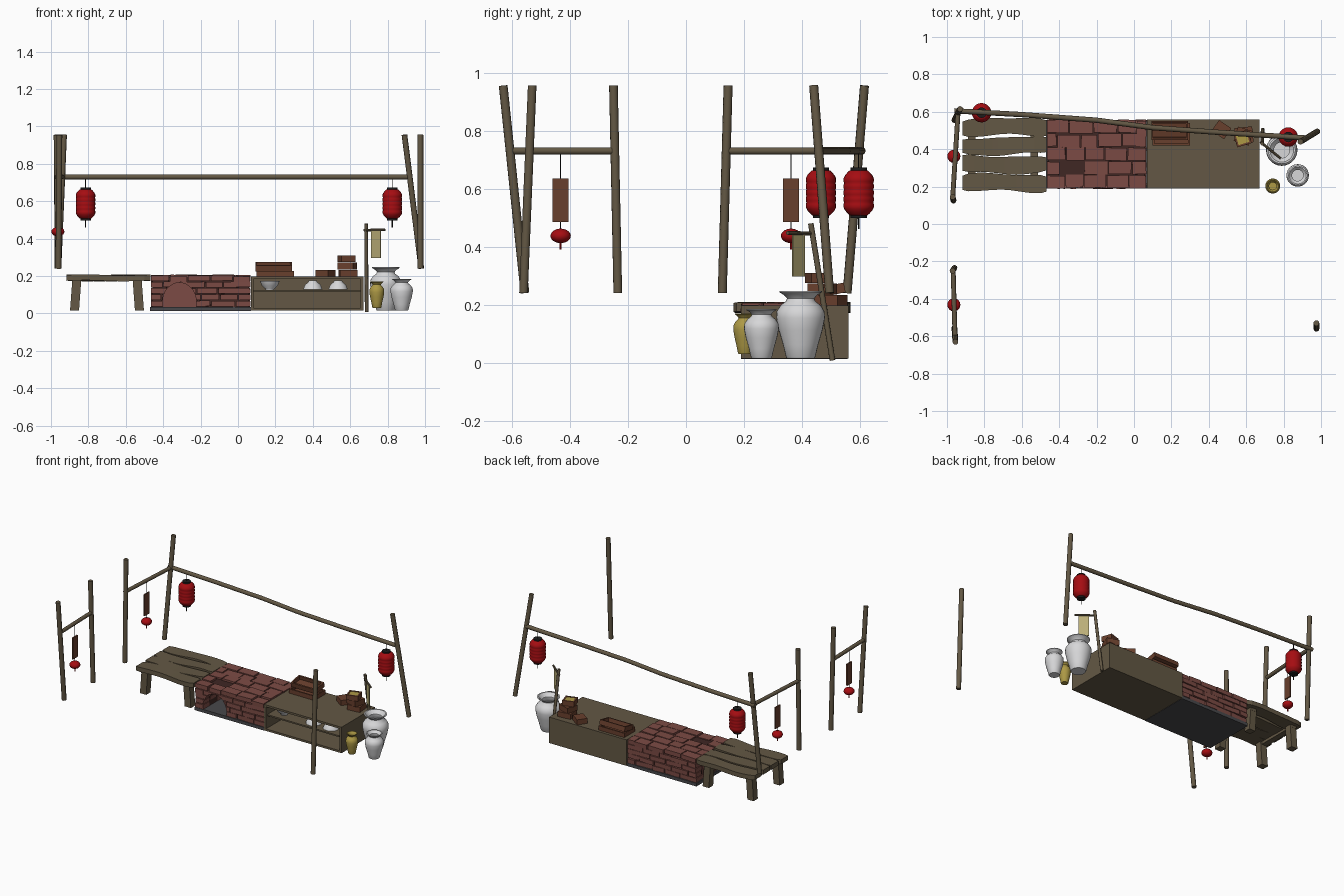
import bpy, bmesh, math, random
from mathutils import Vector, Matrix, Euler

random.seed(4)
old = bpy.data.objects.get("Cube")
if old:
    bpy.data.objects.remove(old)


def material(name, r, g, b):
    m = bpy.data.materials.new(name)
    m.use_nodes = True
    m.diffuse_color = (r, g, b, 1)
    m.node_tree.nodes["Principled BSDF"].inputs["Base Color"].default_value = (r, g, b, 1)
    return m


WOOD = material("weathered wood", .125, .097, .058)
BRICK = material("brick", .2, .07, .058)
MORTAR = material("dark mortar", .05, .02, .017)
CRATE = material("reddish wood", .14, .05, .026)
RED = material("lantern red", .38, .004, .006)
BLACK = material("black", .012, .012, .012)
WHITE = material("white ceramic", .68, .68, .69)
GOLD = material("yellow glaze", .42, .32, .06)
CLOTH = material("pale cloth", .5, .43, .19)
STONE = material("grey stone", .065, .065, .07)


def finish(bm, name, mat, smooth=False):
    bmesh.ops.recalc_face_normals(bm, faces=bm.faces)
    me = bpy.data.meshes.new(name)
    bm.to_mesh(me)
    bm.free()
    ob = bpy.data.objects.new(name, me)
    bpy.context.collection.objects.link(ob)
    me.materials.append(mat)
    if smooth:
        bpy.ops.object.select_all(action='DESELECT')
        ob.select_set(True)
        bpy.context.view_layer.objects.active = ob
        bpy.ops.object.shade_smooth_by_angle(angle=math.radians(40))
    return ob


def add_box(bm, c, s, rot=(0, 0, 0)):
    m = Matrix.LocRotScale(Vector(c), Euler(rot), Vector(s))
    return bmesh.ops.create_cube(bm, size=1, matrix=m)["verts"]


def box(name, c, s, mat, rot=(0, 0, 0)):
    bm = bmesh.new()
    add_box(bm, c, s, rot)
    return finish(bm, name, mat)


def rod(name, pts, r, mat, sides=10):
    """Tube swept through points, ends capped."""
    cu = bpy.data.curves.new(name, 'CURVE')
    cu.dimensions = '3D'
    cu.bevel_depth = r
    cu.bevel_resolution = max(0, sides // 2 - 2)
    cu.use_fill_caps = True
    sp = cu.splines.new('POLY')
    sp.points.add(len(pts) - 1)
    for p, co in zip(sp.points, pts):
        p.co = (*co, 1)
    tmp = bpy.data.objects.new(name + "_path", cu)
    bm = bmesh.new()
    bpy.context.collection.objects.link(tmp)
    bpy.context.view_layer.update()
    me = bpy.data.meshes.new_from_object(tmp.evaluated_get(bpy.context.evaluated_depsgraph_get()))
    bm.from_mesh(me)
    bpy.data.objects.remove(tmp)
    bpy.data.meshes.remove(me)
    return finish(bm, name, mat, True)


def lathe(name, profile, at, mat, sides=24):
    """Spin (radius, height) pairs around a vertical axis."""
    bm = bmesh.new()
    rings = []
    for r, z in profile:
        rings.append([bm.verts.new((at[0] + r * math.cos(a), at[1] + r * math.sin(a), at[2] + z))
                      for a in (math.tau * i / sides for i in range(sides))])
    for lo, hi in zip(rings, rings[1:]):
        for i in range(sides):
            j = (i + 1) % sides
            bm.faces.new((lo[i], lo[j], hi[j], hi[i]))
    bm.faces.new(rings[0])
    bm.faces.new(rings[-1])
    return finish(bm, name, mat, True)


# Leaning poles: foot and head
poles = {"front_right_pole_outer": ((-.96, -.555), (-.955, -.63)),
         "front_right_pole_inner": ((-.96, -.235), (-.97, -.25)),
         "back_right_pole_inner": ((-.965, .125), (-.97, .145)),
         "back_right_pole_corner": ((-.96, .555), (-.93, .615)),
         "front_left_pole": ((.975, -.56), (.975, -.53)),
         "back_left_pole": ((.98, .495), (.89, .44))}
for name, (foot, head) in poles.items():
    rod(name, [(*foot, .24), (*head, .955)], .0155, WOOD)
rod("front_crossbar", [(-.957, -.6, .73), (-.967, -.24, .73)], .013, WOOD)
rod("side_crossbar", [(-.97, .13, .73), (-.94, .61, .73)], .013, WOOD)
rod("long_crossbar", [(-.96, .605, .73), (-.6, .585, .73), (-.2, .555, .73), (.1, .515, .73),
                      (.45, .49, .73), (.92, .46, .73)], .014, WOOD)

# Hanging boards with a small red ball and tassel
for side, y in (("front", -.432), ("back", .362)):
    x = -.963
    rod(side + "_board_cord", [(x, y, .73), (x, y, .635)], .002, BLACK, 6)
    box(side + "_hanging_board", (x, y, .56), (.01, .055, .15), CRATE)
    rod(side + "_ball_cord", [(x, y, .485), (x, y, .455)], .002, BLACK, 6)
    ball = [(.035 * math.cos(a), .025 * math.sin(a)) for a in (math.pi * (i / 10 - .5) * .92 for i in range(11))]
    lathe(side + "_red_ball", ball, (x, y, .437), RED, 16)
    rod(side + "_ball_tassel", [(x, y, .412), (x, y, .39)], .004, RED, 6)

# Ribbed lanterns
for side, x, y in (("right", -.815, .595), ("left", .825, .465)):
    rod(side + "_lantern_cord", [(x, y, .73), (x, y, .665)], .002, BLACK, 6)
    body = []
    for i in range(29):
        t = i / 28
        shoulder = min(1, .62 + 2.6 * min(t, 1 - t))
        body.append((.052 * shoulder - .002 * (i % 4 == 0), .155 * t))
    lathe(side + "_lantern", body, (x, y, .508), RED, 20)
    for z in (.498, .658):
        lathe(side + "_lantern_cap", [(.028, 0), (.028, .014)], (x, y, z), BLACK, 16)
    rod(side + "_lantern_tassel", [(x, y, .498), (x, y, .46)], .003, BLACK, 6)

# Bench: four wavy planks on splayed legs
for k in range(4):
    bm = bmesh.new()
    n = 14
    rows = []
    for i in range(n + 1):
        t = i / n
        x = -.917 + .45 * t
        mid = .22 + .099 * k + .007 * math.sin(5 * t + 1.7 * k)
        half = .045 + .004 * math.sin(9 * t + 2 * k) - (.007 if i in (0, n) else 0)
        z = .19 + .003 * math.sin(7 * t + k)
        rows.append([bm.verts.new((x, mid + sy * half, z + sz * .0155))
                     for sy, sz in ((-1, -1), (1, -1), (1, 1), (-1, 1))])
    for a, b in zip(rows, rows[1:]):
        for i in range(4):
            bm.faces.new((a[i], a[(i + 1) % 4], b[(i + 1) % 4], b[i]))
    bm.faces.new(rows[0])
    bm.faces.new(rows[-1])
    finish(bm, "bench_plank", WOOD)
for x, lean in ((-.868, .006), (-.533, -.006)):
    for y in (.22, .51):
        bm = bmesh.new()
        for v in add_box(bm, (x, y, .097), (.048, .048, .163)):
            v.co.x += lean * (1 if v.co.z > .1 else -1)
        finish(bm, "bench_leg", WOOD)
    box("bench_rail", (x, .365, .168), (.04, .34, .02), WOOD)

# Brick stove on a stone slab, with an arched fire hole
box("stove_slab", (-.2, .373, .024), (.54, .366, .022), STONE)
core = box("stove_core", (-.2, .373, .114), (.515, .335, .158), MORTAR)
bm = bmesh.new()
courses, rows = 5, 5
for c in range(courses):
    for r in range(rows):
        x, first = -.468, True
        while x < .06:
            w = random.uniform(.09, .135) * (.6 if first and (c + r) % 2 else 1)
            if .068 - x - w < .05:
                w = .068 - x
            last = x + w > .06
            if c == courses - 1 or r in (0, rows - 1) or first or last:
                lift = random.uniform(-.005, .004) if c == courses - 1 else 0
                y = .226 + r * .0735 + random.uniform(-.004, .004)
                add_box(bm, (x + w / 2, y, .052 + c * .034 + lift), (w - .006, .068, .03),
                        (random.uniform(-.03, .03), random.uniform(-.025, .025), random.uniform(-.03, .03)))
            x += w
            first = False
bricks = finish(bm, "stove_bricks", BRICK)
for target, grow in ((bricks, 0), (core, .004)):
    bm = bmesh.new()
    bmesh.ops.create_cone(bm, cap_ends=True, segments=32, radius1=1, radius2=1, depth=.32,
                          matrix=Matrix.Translation((-.313, .25, .062)) @ Matrix.Diagonal((.09 + grow, 1, .102 + grow, 1))
                          @ Matrix.Rotation(math.pi / 2, 4, 'X'))
    cutter = finish(bm, "arch_cutter", BRICK)
    cutter.hide_render = True
    mod = target.modifiers.new("arch", 'BOOLEAN')
    mod.operation, mod.solver, mod.object = 'DIFFERENCE', 'EXACT', cutter
    bpy.context.view_layer.objects.active = target
    bpy.ops.object.modifier_apply(modifier="arch")
    bpy.data.objects.remove(cutter)
box("fire_hole_back", (-.313, .405, .1), (.19, .008, .135), BRICK)

# Counter cabinet with open shelves
box("counter_top", (.37, .375, .19), (.6, .37, .014), WOOD)
box("counter_floor", (.37, .375, .022), (.6, .37, .014), WOOD)
box("counter_shelf", (.37, .38, .119), (.58, .35, .01), WOOD)
box("counter_back", (.37, .553, .106), (.6, .014, .16), WOOD)
for x in (.077, .663):
    box("counter_side", (x, .375, .106), (.014, .37, .16), WOOD)

# Bowls on the upper shelf
bowl = [(.022, 0), (.024, .007), (.042, .022), (.052, .048), (.048, .048), (.037, .022), (.015, .012)]
lathe("upright_bowl", bowl, (.17, .27, .125), WHITE)
for x in (.4, .535):
    lathe("upturned_bowl", [(r, .05 - z) for r, z in bowl], (x, .27, .125), WHITE)


# Trays and crates on the counter
def tray(name, c, s, rot):
    bm = bmesh.new()
    w, d, h = s
    add_box(bm, (0, 0, -h / 2 + .004), (w, d, .008))
    for k in (-1, 1):
        add_box(bm, (k * (w / 2 - .005), 0, 0), (.01, d, h))
        add_box(bm, (0, k * (d / 2 - .005), 0), (w - .02, .01, h))
    bm.transform(Matrix.LocRotScale(Vector(c), Euler(rot), None))
    return finish(bm, name, CRATE)


tray("lower_tray", (.2, .48, .212), (.2, .12, .03), (0, 0, 0))
tray("leaning_tray", (.19, .5, .25), (.195, .095, .034), (.2, 0, 0))
box("low_crate", (.468, .505, .215), (.08, .07, .036), CRATE, (0, 0, -.6))
box("stack_crate_bottom", (.588, .475, .215), (.095, .085, .036), CRATE, (0, 0, .1))
box("stack_crate_middle", (.585, .47, .254), (.085, .08, .038), CRATE, (0, 0, -.3))
tray("stack_crate_top", (.58, .457, .292), (.08, .075, .036), (0, 0, .3))
box("crate_filling", (.58, .457, .296), (.064, .06, .022), GOLD, (0, 0, .3))

# Cloth banner on a leaning post
rod("banner_post", [(.688, .505, .008), (.685, .43, .48)], .01, WOOD)
rod("banner_arm", [(.675, .44, .445), (.785, .35, .447)], .007, WOOD, 8)
box("banner_cloth", (.738, .388, .37), (.066, .004, .145), CLOTH, (0, 0, -.7))

# Jars: one outline at three sizes, in fractions of width and height
outline = [(.56, 0), (.6, .02), (.72, .2), (.9, .42), (1, .6), (.98, .7), (.82, .79), (.6, .85), (.56, .89),
           (.68, .94), (.87, .98), (.87, 1), (.76, 1), (.5, .9), (.5, .84), (.8, .68), (.5, .15)]
for name, at, r, h, mat in (("large_jar", (.79, .395, .015), .084, .232, WHITE),
                            ("medium_jar", (.875, .26, .015), .06, .17, WHITE),
                            ("yellow_jar", (.742, .203, .03), .04, .14, GOLD)):
    lathe(name, [(a * r, b * h) for a, b in outline], at, mat, 28)
